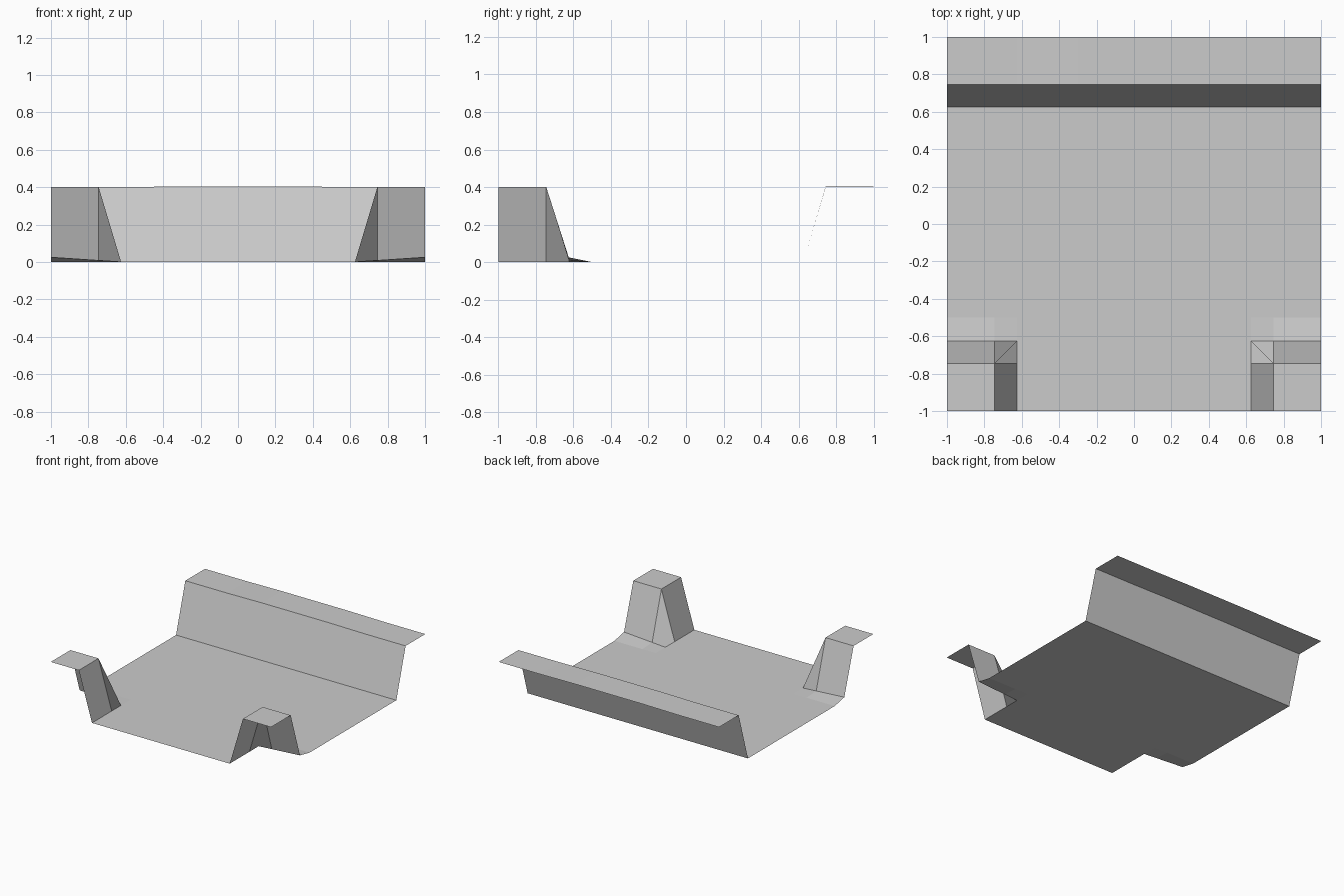
import bpy
import bmesh

cube = bpy.data.objects.get("Cube")
if cube:
    bpy.data.objects.remove(cube, do_unlink=True)

HEIGHT = 0.4      # level of the raised ledge and corner blocks
TOP = 0.745       # where the slopes reach full height
FOOT = 0.625      # where the slopes meet the floor
RAMP = -0.5       # where the low ramps behind the corner blocks end

# Grey material
grey = bpy.data.materials.new("light grey")
grey.use_nodes = True
colour = (0.6, 0.6, 0.6, 1.0)
grey.diffuse_color = colour
grey.node_tree.nodes["Principled BSDF"].inputs["Base Color"].default_value = colour


def height(x, y):
    """Height of the sheet at a grid point."""
    outer = abs(x)
    if y >= TOP:                                   # back ledge, barely bowed
        return HEIGHT + 0.004 * (outer < 0.5)
    if outer >= TOP and y <= -TOP:                 # front corner blocks
        return HEIGHT
    if outer > FOOT and y == -FOOT:                # slightly lifted ramps
        return 0.025 * (outer - FOOT) / (1 - FOOT)
    return 0.0


# Folded sheet: floor, back wall with ledge, two front corner blocks
columns = [-1, -TOP, -FOOT, -0.3, 0.3, FOOT, TOP, 1]
rows = [-1, -TOP, -FOOT, RAMP, FOOT, TOP, 1]
bm = bmesh.new()
grid = [[bm.verts.new((x, y, height(x, y))) for x in columns] for y in rows]
for j in range(len(rows) - 1):
    for i in range(len(columns) - 1):
        corners = [grid[j][i], grid[j][i + 1], grid[j + 1][i + 1], grid[j + 1][i]]
        if columns[i] > 0:                         # fold runs out from the centre
            corners = corners[1:] + corners[:1]
        bm.faces.new(corners)

mesh = bpy.data.meshes.new("floor_with_ledges")
bm.to_mesh(mesh)
bm.free()
mesh.materials.append(grey)
sheet = bpy.data.objects.new("floor_with_ledges", mesh)
bpy.context.collection.objects.link(sheet)
